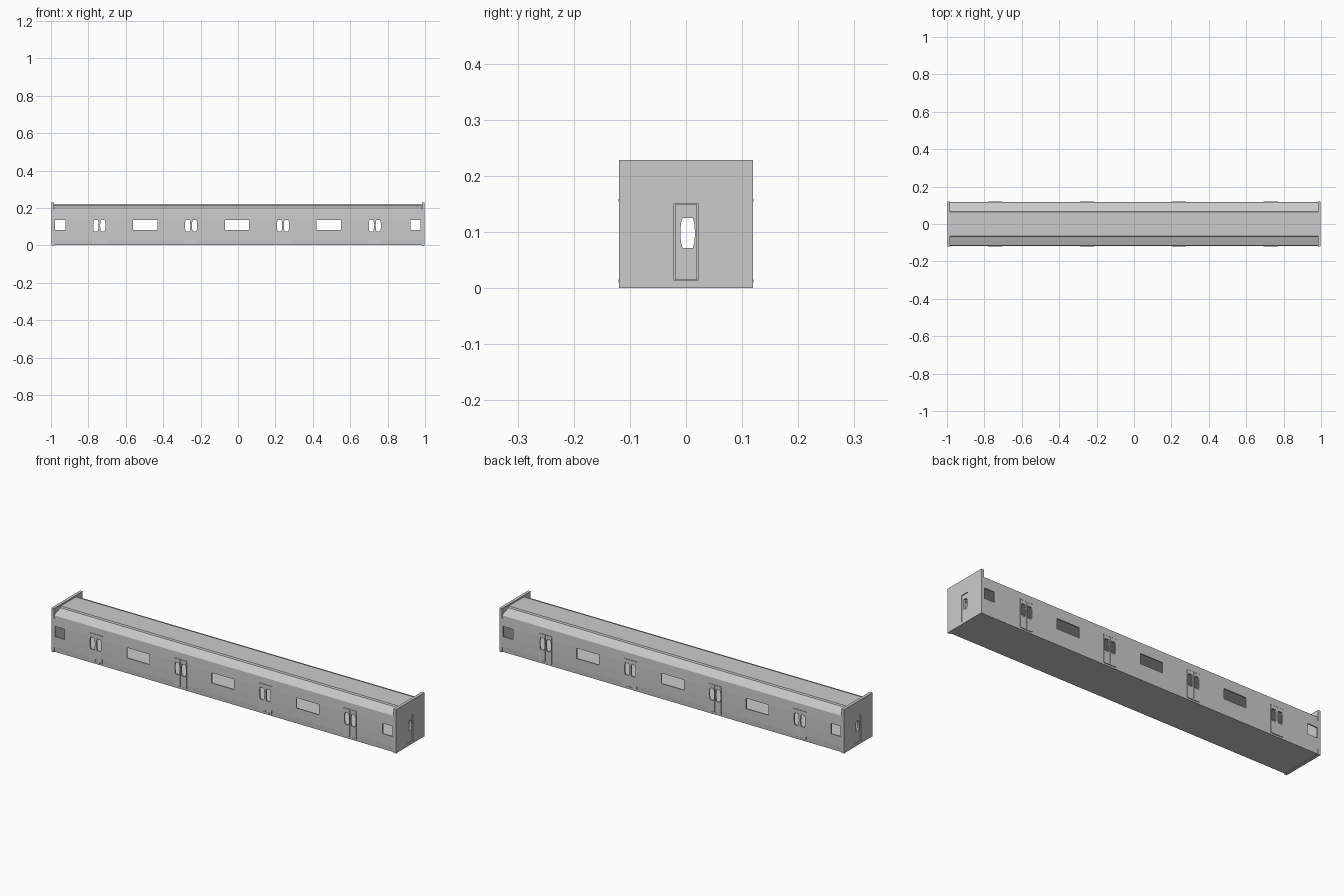
import bpy, bmesh, math

if "Cube" in bpy.data.objects:
    bpy.data.objects.remove(bpy.data.objects["Cube"])

CX = -0.005          # centre of the door/window rhythm
STEP = 0.491         # door spacing
DOORS = [CX + STEP * k for k in (-1.5, -0.5, 0.5, 1.5)]
WINDOWS = [CX + STEP * k for k in (-1, 0, 1)]


def finish(name, bm):
    bmesh.ops.recalc_face_normals(bm, faces=bm.faces)
    me = bpy.data.meshes.new(name)
    bm.to_mesh(me)
    bm.free()
    ob = bpy.data.objects.new(name, me)
    bpy.context.collection.objects.link(ob)
    return ob


def box(bm, x0, x1, y0, y1, z0, z1):
    vs = bmesh.ops.create_cube(bm, size=1)['verts']
    for v in vs:
        v.co = ((x0 + x1) / 2 + v.co.x * (x1 - x0),
                (y0 + y1) / 2 + v.co.y * (y1 - y0),
                (z0 + z1) / 2 + v.co.z * (z1 - z0))


def prism(bm, pts, vec):
    face = bm.faces.new([bm.verts.new(p) for p in pts])
    new = bmesh.ops.extrude_face_region(bm, geom=[face], use_keep_orig=True)['geom']
    bmesh.ops.translate(bm, vec=vec, verts=[g for g in new if isinstance(g, bmesh.types.BMVert)])


def pane(cu, cz, w, h):
    """Tall window outline with clipped corners and slightly bulged sides."""
    w, h = w / 2, h / 2
    quad = [(w, 0), (w * 0.93, h * 0.6), (w * 0.7, h)]
    return [(cu + a, cz + b) for a, b in
            quad + [(-u, v) for u, v in reversed(quad)] +
            [(-u, -v) for u, v in quad[1:]] + [(u, -v) for u, v in reversed(quad[1:])]]


def cut(ob, cutter):
    m = ob.modifiers.new('cut', 'BOOLEAN')
    m.object = cutter
    m.solver = 'EXACT'


# Body shell: half section mirrored into a closed ring, swept along x
def ring(half):
    return half + [(-y, z) for y, z in reversed(half)]

outer = ring([(0.115, 0.002), (0.117, 0.03), (0.118, 0.08), (0.118, 0.14), (0.116, 0.192),
              (0.113, 0.196), (0.066, 0.213), (0.063, 0.221)])
inner = ring([(0.109, 0.008), (0.111, 0.03), (0.112, 0.08), (0.112, 0.14), (0.110, 0.188),
              (0.108, 0.191), (0.063, 0.207), (0.060, 0.214)])
bm = bmesh.new()
loops = [[bm.verts.new((x, y, z)) for y, z in sec] for x in (-0.984, 0.984) for sec in (outer, inner)]
n = len(outer)
for a, b in ((0, 2), (1, 3), (0, 1), (2, 3)):
    for i in range(n):
        j = (i + 1) % n
        bm.faces.new((loops[a][i], loops[a][j], loops[b][j], loops[b][i]))
body = finish('body_shell', bm)

# End plates
bm = bmesh.new()
for s in (-1, 1):
    x0, x1 = sorted((s * 0.983, s * 0.998))
    box(bm, x0, x1, -0.119, 0.119, 0, 0.229)
plates = finish('end_plates', bm)

# Side doors: two leaves, raised a little from each wall
bm = bmesh.new()
for x in DOORS:
    for s in (-1, 1):
        for side in (-1, 1):
            a, b = sorted((x + s * 0.001, x + s * 0.037))
            y0, y1 = sorted((side * 0.1125, side * 0.1192))
            box(bm, a, b, y0, y1, 0.012, 0.155)
doors = finish('side_doors', bm)

# Door sills and head rails
bm = bmesh.new()
for x in DOORS:
    for side in (-1, 1):
        y0, y1 = sorted((side * 0.113, side * 0.120))
        box(bm, x - 0.027, x + 0.027, y0, y1, 0.010, 0.016)
        box(bm, x - 0.038, x + 0.038, y0, y1, 0.155, 0.159)
finish('door_sills_and_rails', bm)

# End doors, set in shallow recesses
bm = bmesh.new()
for s in (-1, 1):
    x0, x1 = sorted((s * 0.986, s * 0.9955))
    box(bm, x0, x1, -0.0195, 0.0195, 0.015, 0.149)
end_doors = finish('end_doors', bm)

# Cutters
bm = bmesh.new()
for x in WINDOWS:
    box(bm, x - 0.065, x + 0.065, -0.2, 0.2, 0.083, 0.137)
for x in (-0.951, 0.949):
    box(bm, x - 0.028, x + 0.028, -0.2, 0.2, 0.083, 0.137)
for x in DOORS:
    for s in (-1, 1):
        prism(bm, [(u, -0.2, v) for u, v in pane(x + s * 0.0185, 0.106, 0.028, 0.062)], (0, 0.4, 0))
side_cutter = finish('side_window_cutter', bm)

bm = bmesh.new()
prism(bm, [(-1.2, u, v) for u, v in pane(0.003, 0.0985, 0.026, 0.054)], (2.4, 0, 0))
end_cutter = finish('end_window_cutter', bm)

bm = bmesh.new()
for s in (-1, 1):
    x0, x1 = sorted((s * 0.990, s * 1.1))
    box(bm, x0, x1, -0.021, 0.021, 0.0135, 0.151)
recess_cutter = finish('end_recess_cutter', bm)

cut(body, side_cutter)
cut(doors, side_cutter)
cut(plates, recess_cutter)
cut(plates, end_cutter)
cut(end_doors, end_cutter)
for c in (side_cutter, end_cutter, recess_cutter):
    c.hide_render = True
    c.hide_set(True)
